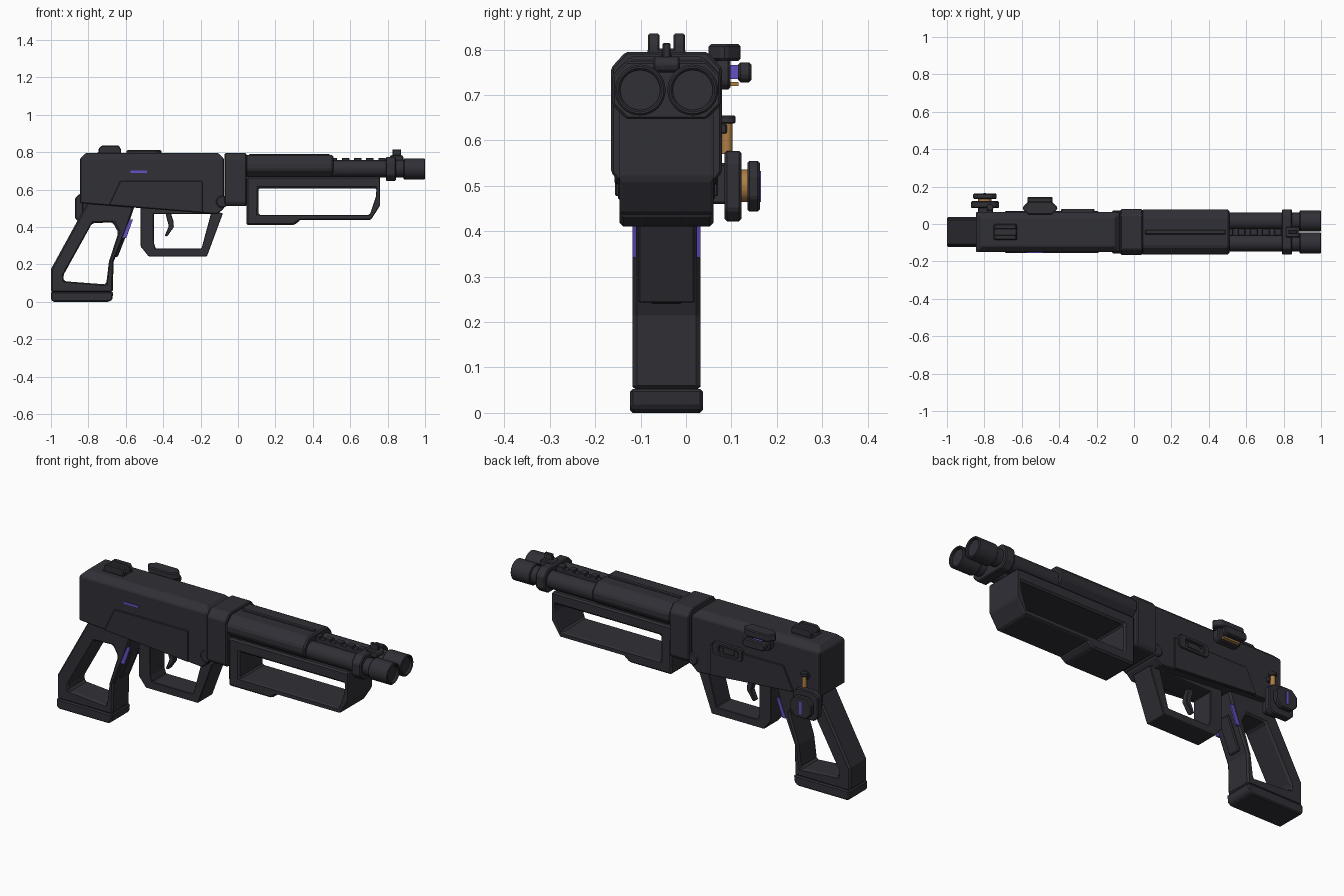
import bpy, bmesh, math

cube = bpy.data.objects.get("Cube")
if cube:
    bpy.data.objects.remove(cube, do_unlink=True)

MID = -0.043  # centre plane of the body


def material(name, colour):
    mat = bpy.data.materials.new(name)
    mat.use_nodes = True
    mat.diffuse_color = (*colour, 1)
    bsdf = next(n for n in mat.node_tree.nodes if n.type == "BSDF_PRINCIPLED")
    bsdf.inputs["Base Color"].default_value = (*colour, 1)
    return mat


STEEL = material("dark gunmetal", (.03, .029, .037))
BRASS = material("brass", (.42, .21, .06))
GLOW = material("violet glow", (.13, .08, .55))


def place(point, depth, axis):
    a, b = point
    return {"x": (depth, a, b), "y": (a, depth, b), "z": (a, b, depth)}[axis]


def finish(name, bm, mat, bevel, smooth):
    bmesh.ops.recalc_face_normals(bm, faces=bm.faces)
    mesh = bpy.data.meshes.new(name)
    bm.to_mesh(mesh)
    bm.free()
    mesh.materials.append(mat)
    obj = bpy.data.objects.new(name, mesh)
    bpy.context.collection.objects.link(obj)
    if bevel:
        mod = obj.modifiers.new("edge bevel", "BEVEL")
        mod.width = bevel
        mod.segments = 1
        mod.limit_method = "ANGLE"
    if smooth:
        bpy.ops.object.select_all(action="DESELECT")
        obj.select_set(True)
        bpy.context.view_layer.objects.active = obj
        bpy.ops.object.shade_smooth_by_angle(angle=math.radians(30))
    return obj


def prism(name, outline, start, end, axis="y", mat=STEEL, bevel=.005, smooth=False, chamfer=None):
    """Extrude an outline along an axis; chamfer = (rule for edge points, width)."""
    bm = bmesh.new()
    near, far = [[bm.verts.new(place(p, d, axis)) for p in outline] for d in (start, end)]
    bm.faces.new(near)
    bm.faces.new(far)
    for i in range(len(near)):
        bm.faces.new((near[i - 1], near[i], far[i], far[i - 1]))
    if chamfer:
        rule, width = chamfer
        edges = [e for e in bm.edges if all(rule(v.co) for v in e.verts)]
        bmesh.ops.bevel(bm, geom=edges, offset=width, segments=1, affect="EDGES")
    return finish(name, bm, mat, bevel, smooth)


def frame(name, outer, inner, start, end, axis="y", bevel=.008, smooth=False):
    """Extrude a closed ring between two outlines of equal count."""
    bm = bmesh.new()
    loops = [[bm.verts.new(place(p, d, axis)) for p in line]
             for line, d in ((outer, start), (inner, start), (inner, end), (outer, end))]
    for k in range(len(loops)):
        one, two = loops[k - 1], loops[k]
        for i in range(len(outer)):
            bm.faces.new((one[i - 1], one[i], two[i], two[i - 1]))
    return finish(name, bm, STEEL, bevel, smooth)


def rect(a0, a1, b0, b1, cut=0):
    if not cut:
        return [(a0, b0), (a1, b0), (a1, b1), (a0, b1)]
    return [(a0 + cut, b0), (a1 - cut, b0), (a1, b0 + cut), (a1, b1 - cut),
            (a1 - cut, b1), (a0 + cut, b1), (a0, b1 - cut), (a0, b0 + cut)]


def circle(a, b, r, n=32):
    return [(a + r * math.cos(math.tau * i / n), b + r * math.sin(math.tau * i / n)) for i in range(n)]


def across(half):
    return MID - half, MID + half


# Receiver with chamfered top, side panels and hinge
prism("receiver", [(-.845, .527), (-.11, .468), (-.075, .5), (-.075, .795), (-.845, .795)],
      *across(.107), chamfer=(lambda c: c.z > .79, .03))
panel = [(-.69, .517), (-.63, .645), (-.19, .645), (-.19, .477)]
for side, sign in (("right", -1), ("left", 1)):
    prism(f"{side}_receiver_panel", panel, MID + sign * .1, MID + sign * .113, bevel=.003)
prism("hinge_pin", circle(-.085, .535, .032), *across(.114), smooth=True)
prism("collar", [(MID - .122, .53), (MID - .108, .512), (MID + .108, .512), (MID + .122, .53),
                 (MID + .122, .76), (MID + .09, .795), (MID - .09, .795), (MID - .122, .76)],
      -.072, .045, "x")
prism("receiver_light", rect(-.575, -.487, .69, .701), MID - .111, MID - .1, mat=GLOW, bevel=0)
frame("ejection_port", rect(-.39, -.21, .6, .67, .012), rect(-.365, -.25, .615, .655, .008),
      MID + .1, MID + .122, bevel=.003)
prism("port_bolt", rect(-.34, -.27, .618, .652), MID + .1, MID + .115, bevel=.003)

# Barrel shroud, barrels and muzzles
prism("barrel_shroud", rect(MID - .12, MID + .12, .665, .785, .04), .04, .51, "x", bevel=.008)
prism("shroud_ridge", rect(MID - .012, MID + .012, .77, .79), .06, .49, "x", bevel=.003)
for side, sign in (("right", -1), ("left", 1)):
    y = MID + sign * .058
    prism(f"{side}_barrel", circle(y, .711, .046), .4, .92, "x", smooth=True, bevel=0)
    frame(f"{side}_muzzle", circle(y, .711, .056), circle(y, .711, .044), .885, 1, "x",
          bevel=.004, smooth=True)
    prism(f"{side}_muzzle_core", circle(y, .711, .045), .89, .985, "x", smooth=True, bevel=0)

# Ventilated rib, clamp and front sight
prism("rib_base", rect(MID - .018, MID + .018, .7, .757), .5, .8, "x", bevel=0)
for i in range(5):
    x = .49 + i * .065
    prism(f"rib_tooth_{i}", rect(x, x + .04, .75, .77), *across(.018), bevel=.003)
prism("barrel_clamp", rect(MID - .12, MID + .12, .647, .775, .032), .79, .845, "x")
prism("front_sight_base", rect(.81, .885, .75, .785, .01), *across(.03))
prism("front_sight_post", rect(.825, .872, .77, .815), *across(.009), bevel=.003)

# Rear sight prongs
prism("rear_sight_base", rect(-.75, -.625, .78, .803), *across(.042))
for side, sign in (("right", -1), ("left", 1)):
    y = MID + sign * .028
    prism(f"{side}_rear_sight_prong", [(-.745, .79), (-.745, .82), (-.73, .835), (-.637, .835),
                                       (-.625, .815), (-.625, .79)], y - .013, y + .013, bevel=.004)

# Open fore-end handle with a step underneath
frame("fore_end", [(.045, .67), (.76, .67), (.76, .515), (.71, .437), (.045, .437)],
      [(.11, .607), (.74, .607), (.738, .565), (.705, .465), (.11, .465)], *across(.104), bevel=.012)
prism("fore_end_step", [(.045, .5), (.045, .41), (.3, .41), (.335, .437), (.335, .455), (.1, .455)],
      *across(.104), bevel=.012)

# Trigger guard and trigger
frame("trigger_guard", [(-.52, .51), (-.52, .295), (-.478, .243), (-.166, .243), (-.08, .475)],
      [(-.45, .47), (-.45, .315), (-.44, .285), (-.195, .285), (-.145, .47)], *across(.062))
prism("trigger", [(-.385, .5), (-.385, .46), (-.37, .405), (-.392, .352), (-.378, .35),
                  (-.343, .4), (-.345, .43), (-.355, .46), (-.355, .5)], *across(.016), bevel=.003)

# Skeleton grip
frame("grip", [(-.8, .54), (-1, .175), (-1, .05), (-.67, .05), (-.665, .215), (-.59, .4), (-.55, .52)],
      [(-.78, .42), (-.935, .14), (-.93, .11), (-.705, .093), (-.69, .215), (-.64, .37), (-.67, .425)],
      *across(.075), bevel=.01)
prism("grip_base", [(-1, .012), (-.99, 0), (-.69, 0), (-.672, .012), (-.667, .053), (-1, .053)],
      *across(.08), bevel=.006)
prism("grip_front_plate", [(-.67, .24), (-.6, .41), (-.578, .405), (-.643, .24)], *across(.035))
for side, sign in (("right", -1), ("left", 1)):
    prism(f"{side}_grip_light", [(-.62, .342), (-.58, .44), (-.562, .44), (-.597, .342)],
          MID + sign * .066, MID + sign * .075, mat=GLOW, bevel=0)

# Rear dial on the left side
prism("dial_mount", rect(-.835, -.76, .46, .55), MID + .06, .09)
prism("dial_inner_plate", rect(-.872, -.722, .422, .577, .025), .085, .122)
prism("dial_hub", circle(-.797, .5, .036), .12, .138, mat=BRASS, bevel=0, smooth=True)
prism("dial_outer_plate", rect(-.86, -.734, .443, .555, .03), .135, .163)
prism("dial_light", rect(-.804, -.79, .465, .533), .16, .165, mat=GLOW, bevel=0)
prism("stud_pin", circle(-.77, .09, .012), .57, .645, "z", mat=BRASS, bevel=0, smooth=True)
prism("stud_cap", circle(-.77, .09, .019), .637, .655, "z", bevel=.003, smooth=True)
prism("stud_bracket", rect(-.785, -.755, .615, .637), .06, .09, bevel=.003)

# Upper control on the left side
prism("control_bracket", rect(-.595, -.41, .05, .12, .03), .775, .812, "z")
prism("control_mount", rect(-.57, -.43, .712, .78, .015), .05, .098)
prism("control_light", rect(-.53, -.475, .735, .766), .095, .118, mat=GLOW, bevel=0)
prism("control_base", rect(-.55, -.455, .085, .116), .72, .729, "z", mat=BRASS, bevel=0)
prism("control_knob", rect(-.57, -.435, .728, .772, .012), .115, .144)
